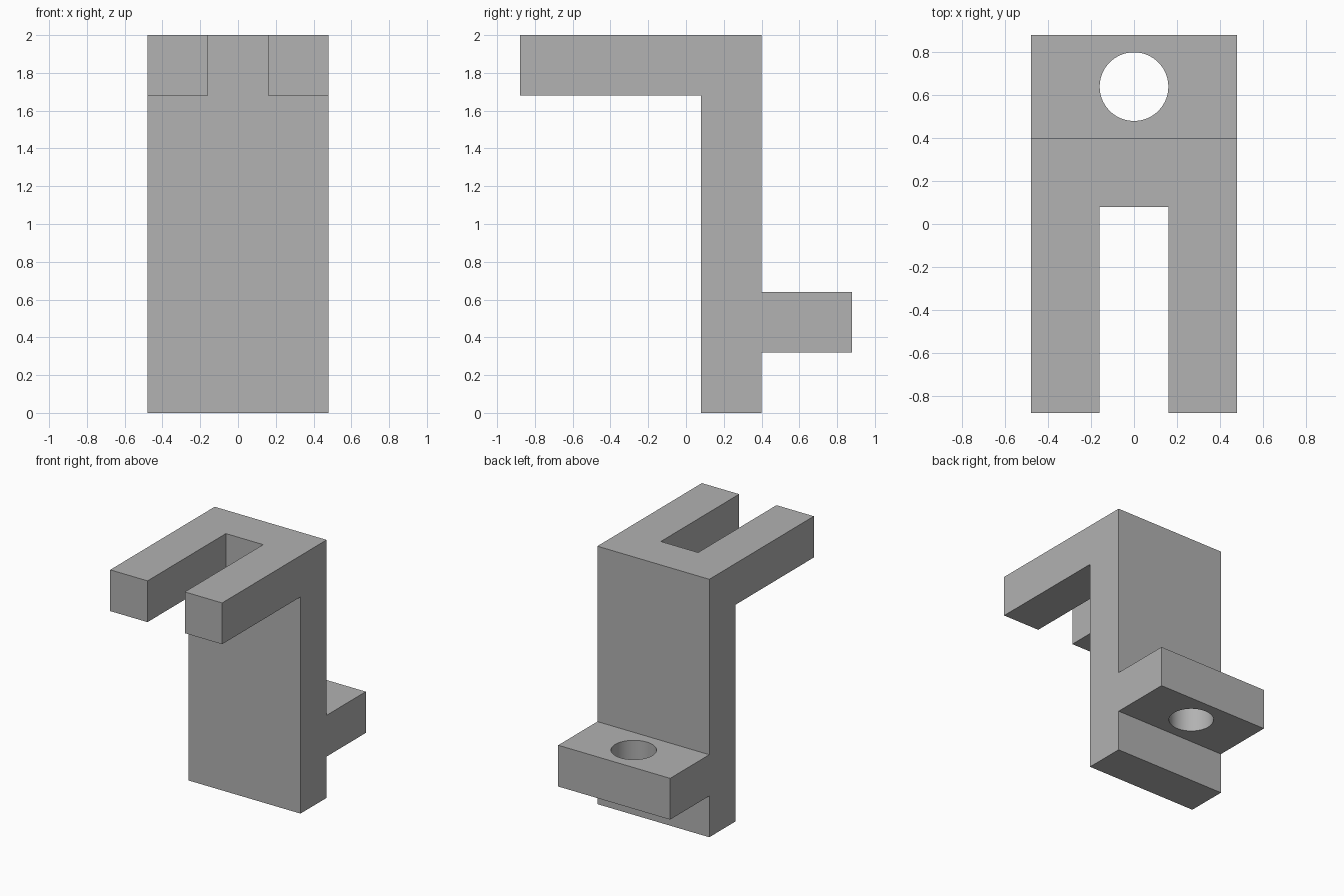
import bpy
import bmesh

cube = bpy.data.objects.get("Cube")
if cube:
    bpy.data.objects.remove(cube, do_unlink=True)

HALF_WIDTH = 0.48
SLOT_HALF = 0.16
HOLE_RADIUS = 0.16

grey = bpy.data.materials.new("plain grey")
grey.use_nodes = True
colour = (0.445, 0.445, 0.445, 1)
grey.diffuse_color = colour
grey.node_tree.nodes["Principled BSDF"].inputs["Base Color"].default_value = colour


def extrude_profile(name, profile, half_width):
    """Extrude a closed (y, z) outline symmetrically along x."""
    bm = bmesh.new()
    face = bm.faces.new([bm.verts.new((-half_width, y, z)) for y, z in profile])
    result = bmesh.ops.extrude_face_region(bm, geom=[face])
    moved = [v for v in result["geom"] if isinstance(v, bmesh.types.BMVert)]
    bmesh.ops.translate(bm, verts=moved, vec=(2 * half_width, 0, 0))
    bmesh.ops.recalc_face_normals(bm, faces=bm.faces)
    mesh = bpy.data.meshes.new(name)
    bm.to_mesh(mesh)
    bm.free()
    mesh.materials.append(grey)
    obj = bpy.data.objects.new(name, mesh)
    bpy.context.collection.objects.link(obj)
    return obj


def cut(target, cutter):
    """Subtract the cutter from the target and discard it."""
    cutter.hide_render = True
    mod = target.modifiers.new("cut", "BOOLEAN")
    mod.operation = "DIFFERENCE"
    mod.solver = "EXACT"
    mod.object = cutter
    bpy.ops.object.select_all(action="DESELECT")
    target.select_set(True)
    bpy.context.view_layer.objects.active = target
    bpy.ops.object.modifier_apply(modifier=mod.name)
    bpy.data.objects.remove(cutter, do_unlink=True)


# Upright wall with the forward arm plate and the rear tab
bracket = extrude_profile("bracket", [
    (0.08, 0), (0.4, 0), (0.4, 0.32), (0.88, 0.32), (0.88, 0.64), (0.4, 0.64),
    (0.4, 2), (-0.88, 2), (-0.88, 1.68), (0.08, 1.68)], HALF_WIDTH)

# Open slot that splits the plate into two arms
slot = extrude_profile("slot_cutter", [
    (-1, 1.6), (0.08, 1.6), (0.08, 2.1), (-1, 2.1)], SLOT_HALF)
cut(bracket, slot)

# Round bolt hole through the rear tab
bpy.ops.mesh.primitive_cylinder_add(
    vertices=64, radius=HOLE_RADIUS, depth=0.6, location=(0, 0.64, 0.48))
hole = bpy.context.object
hole.name = "hole_cutter"
hole.data.materials.append(grey)
cut(bracket, hole)

# Smooth the hole wall, keep the block edges crisp
bpy.ops.object.shade_smooth_by_angle()
